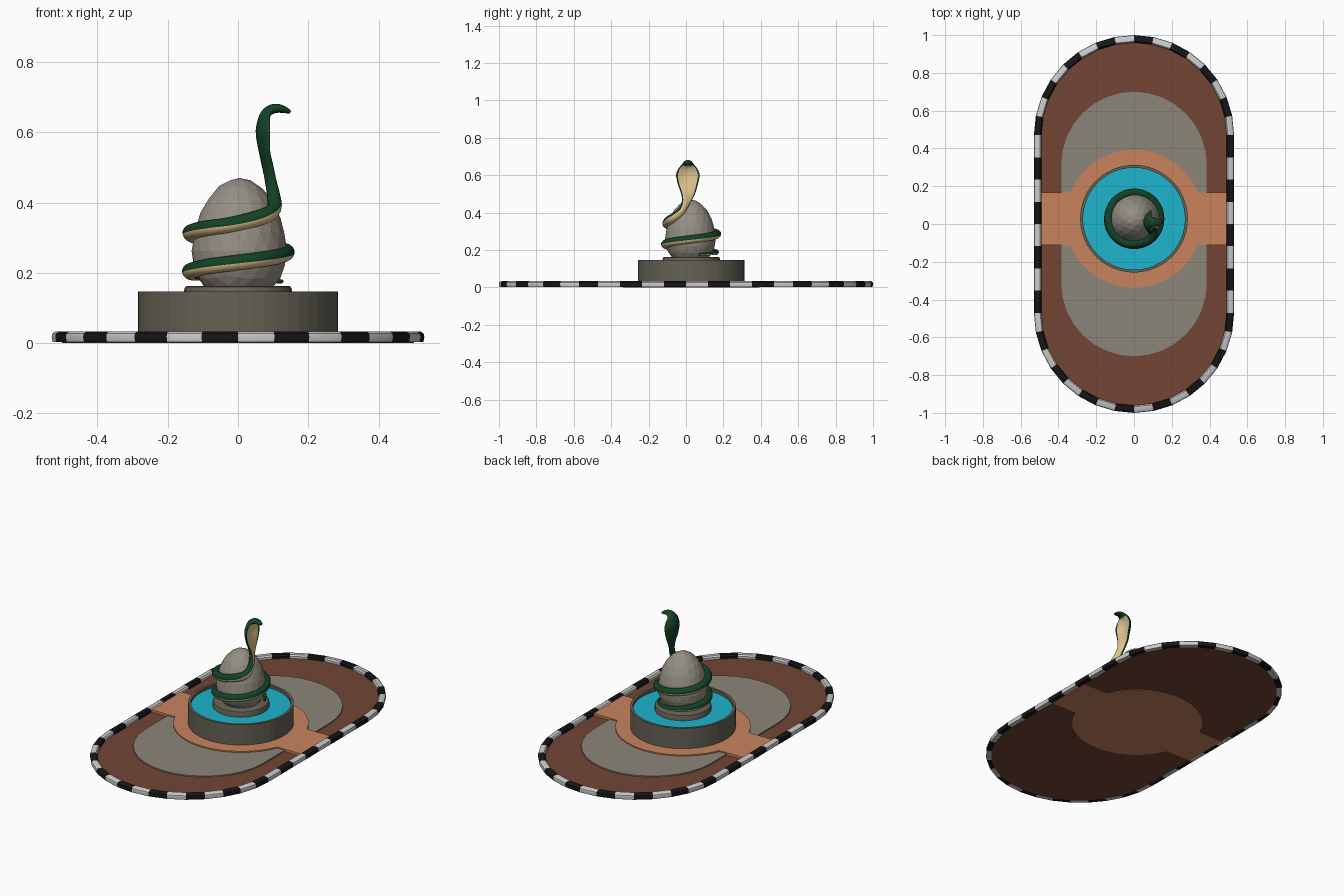
import bpy, bmesh, math
from mathutils import Vector

if "Cube" in bpy.data.objects:
    bpy.data.objects.remove(bpy.data.objects["Cube"])

CY = 0.028  # fountain centre in y


def mat(name, r, g, b):
    m = bpy.data.materials.new(name)
    m.diffuse_color = (r, g, b, 1)
    m.use_nodes = True
    m.node_tree.nodes["Principled BSDF"].inputs["Base Color"].default_value = m.diffuse_color
    return m


SOIL = mat("soil", .17, .06, .036)
GRAVEL = mat("gravel", .26, .24, .19)
PATH = mat("path", .58, .23, .11)
STONE = mat("stone", .13, .12, .09)
ROCK = mat("rock", .3, .275, .23)
WATER = mat("water", .013, .46, .61)
WHITE = mat("white", .7, .7, .7)
BLACK = mat("black", .008, .008, .008)
GREEN = mat("green", .006, .055, .02)
BELLY = mat("belly", .75, .55, .27)


def finish(name, bm, mats, smooth=None):
    bmesh.ops.recalc_face_normals(bm, faces=bm.faces)
    me = bpy.data.meshes.new(name)
    bm.to_mesh(me)
    bm.free()
    for m in mats:
        me.materials.append(m)
    ob = bpy.data.objects.new(name, me)
    bpy.context.collection.objects.link(ob)
    if smooth:
        bpy.ops.object.select_all(action='DESELECT')
        ob.select_set(True)
        bpy.context.view_layer.objects.active = ob
        bpy.ops.object.shade_smooth_by_angle(angle=math.radians(smooth))
    return ob


def prism(name, pts, z0, z1, m):
    bm = bmesh.new()
    f = bm.faces.new([bm.verts.new((x, y, z0)) for x, y in pts])
    ext = bmesh.ops.extrude_face_region(bm, geom=[f], use_keep_orig=True)
    for v in ext['geom']:
        if isinstance(v, bmesh.types.BMVert):
            v.co.z = z1
    return finish(name, bm, [m])


def loft(bm, rings, closed_path=False, face_mat=None):
    """Join rings of points into quads; face_mat(ring, side) picks the material."""
    vs = [[bm.verts.new(p) for p in r] for r in rings]
    n, k = len(vs), len(vs[0])
    for i in range(n if closed_path else n - 1):
        for j in range(k):
            a, b = vs[i], vs[(i + 1) % n]
            f = bm.faces.new((a[j], a[(j + 1) % k], b[(j + 1) % k], b[j]))
            if face_mat:
                f.material_index = face_mat(i, j)
    if not closed_path:
        bm.faces.new(vs[0])
        bm.faces.new(vs[-1])


def lathe(name, profile, n, m, smooth=None):
    bm = bmesh.new()
    rings = [[(r * math.cos(2 * math.pi * i / n), CY + r * math.sin(2 * math.pi * i / n), z)
              for i in range(n)] for r, z in profile]
    loft(bm, rings)
    return finish(name, bm, [m], smooth)


def stadium(r, half):
    """Outline from front centre, counter-clockwise: 16 sides per end, 8 per straight."""
    pts = []
    for s in (-1, 1):
        pts += [(-s * r * math.sin(a), s * (half + r * math.cos(a)))
                for a in (math.pi / 16 * i for i in range(9))]
        if s < 0:
            pts += [(r, -half + half * i / 4) for i in range(1, 8)]
            pts += [(r * math.cos(a), half + r * math.sin(a))
                    for a in (math.pi / 16 * i for i in range(8))]
        else:
            pts += [(-r, half - half * i / 4) for i in range(1, 8)]
            pts += [(-r * math.cos(a), -half - r * math.sin(a))
                    for a in (math.pi / 16 * i for i in range(8))]
    return pts


# ground layers
prism("soil_bed", stadium(.50, .47), .002, .012, SOIL)
prism("gravel_island", stadium(.385, .315), .004, .019, GRAVEL)
a0 = math.asin(.14 / .365)
half_path = [(.5, -.14), (.5, .14)] + [
    (.365 * math.cos(a0 + (math.pi - 2 * a0) * i / 24), .365 * math.sin(a0 + (math.pi - 2 * a0) * i / 24))
    for i in range(25)]
path = half_path + [(-.5, .14), (-.5, -.14)] + [(-x, -y) for x, y in half_path[2:]]
prism("path", [(x, y + CY) for x, y in path], 0, .026, PATH)

# striped kerb
profile = [(.49, .003), (.49, .025), (.497, .033), (.52, .033), (.528, .027), (.53, .018), (.527, .003)]
lines = [[(x, y, z) for x, y in stadium(r, .47)] for r, z in profile]
bm = bmesh.new()
loft(bm, list(zip(*lines)), True, lambda i, j: i % 2)
finish("kerb", bm, [WHITE, BLACK], 40)

# fountain
lathe("pool_wall", [(.285, .01), (.285, .147), (.27, .147), (.27, .11)], 48, STONE)
lathe("water", [(.272, .115), (.272, .13)], 48, WATER)
lathe("pedestal", [(.153, .11), (.153, .153), (.15, .16), (.144, .163)], 32, STONE, 30)

# egg-shaped rock
bm = bmesh.new()
bmesh.ops.create_icosphere(bm, subdivisions=3, radius=1)
for v in bm.verts:
    z = v.co.z
    r = .136 * (1 - .08 * max(z, 0))
    v.co = (v.co.x * r + .004, v.co.y * r + CY - .004, .262 + z * (.208 if z > 0 else .15))
    v.co.z = max(v.co.z, .155)
finish("rock", bm, [ROCK])

# snake keys: position, half width, half thickness, cup depth, belly direction
keys = []
for d in range(20, 631, 30):
    a = math.radians(d)
    t = (d - 20) / 610
    z = .172 + .03 * min(d / 180, 1) + max(d - 180, 0) * .138 / 450
    fat = min(.006 + t * .07, .024)
    rad = .132 + .006 * math.sin(math.pi * t)
    c, s = math.cos(a), math.sin(a)
    keys.append((rad * c, CY + rad * s, z, fat, fat * .9, 0, c * .45, s * .45, -1))
neck = [(.07, -.088, .36, .025, .023, 0), (.102, -.055, .382, .023, .021, 0),
        (.102, -.02, .415, .021, .018, 0), (.092, 0, .46, .025, .014, .003),
        (.08, .009, .51, .042, .013, .010), (.068, .01, .56, .058, .013, .022),
        (.062, .01, .605, .064, .013, .028), (.072, .01, .645, .05, .013, .020),
        (.09, .01, .663, .031, .014, .006), (.112, .01, .668, .022, .013, 0),
        (.132, .01, .664, .018, .010, 0), (.149, .01, .657, .008, .005, 0)]
keys += [k + (1, -.3 if k[2] < .4 else 0, -1) for k in neck]
keys = [Vector(k) for k in keys]


def spline(p0, p1, p2, p3, t):
    return .5 * (2 * p1 + (p2 - p0) * t + (2 * p0 - 5 * p1 + 4 * p2 - p3) * t * t
                 + (3 * p1 - p0 - 3 * p2 + p3) * t ** 3)


last = len(keys) - 1
pts = [spline(keys[max(i - 1, 0)], keys[i], keys[i + 1], keys[min(i + 2, last)], s / 3)
       for i in range(last) for s in range(3)] + [keys[-1]]
rings, N = [], 16
for i, p in enumerate(pts):
    pos = Vector(p[:3])
    tan = (Vector(pts[min(i + 1, len(pts) - 1)][:3]) - Vector(pts[max(i - 1, 0)][:3])).normalized()
    belly = Vector(p[6:9])
    belly = (belly - tan * belly.dot(tan)).normalized()
    side = tan.cross(belly)
    ring = []
    for j in range(N):
        a = 2 * math.pi * (j + .5) / N
        c, s = math.cos(a), math.sin(a)
        ring.append(pos + side * (p[3] * c) + belly * (p[4] * s + p[5] * c * c))
    rings.append(ring)
bm = bmesh.new()
loft(bm, rings, False, lambda i, j: 1 if 1 <= j <= 5 and i < len(pts) - 10 else 0)
finish("snake", bm, [GREEN, BELLY], 60)
